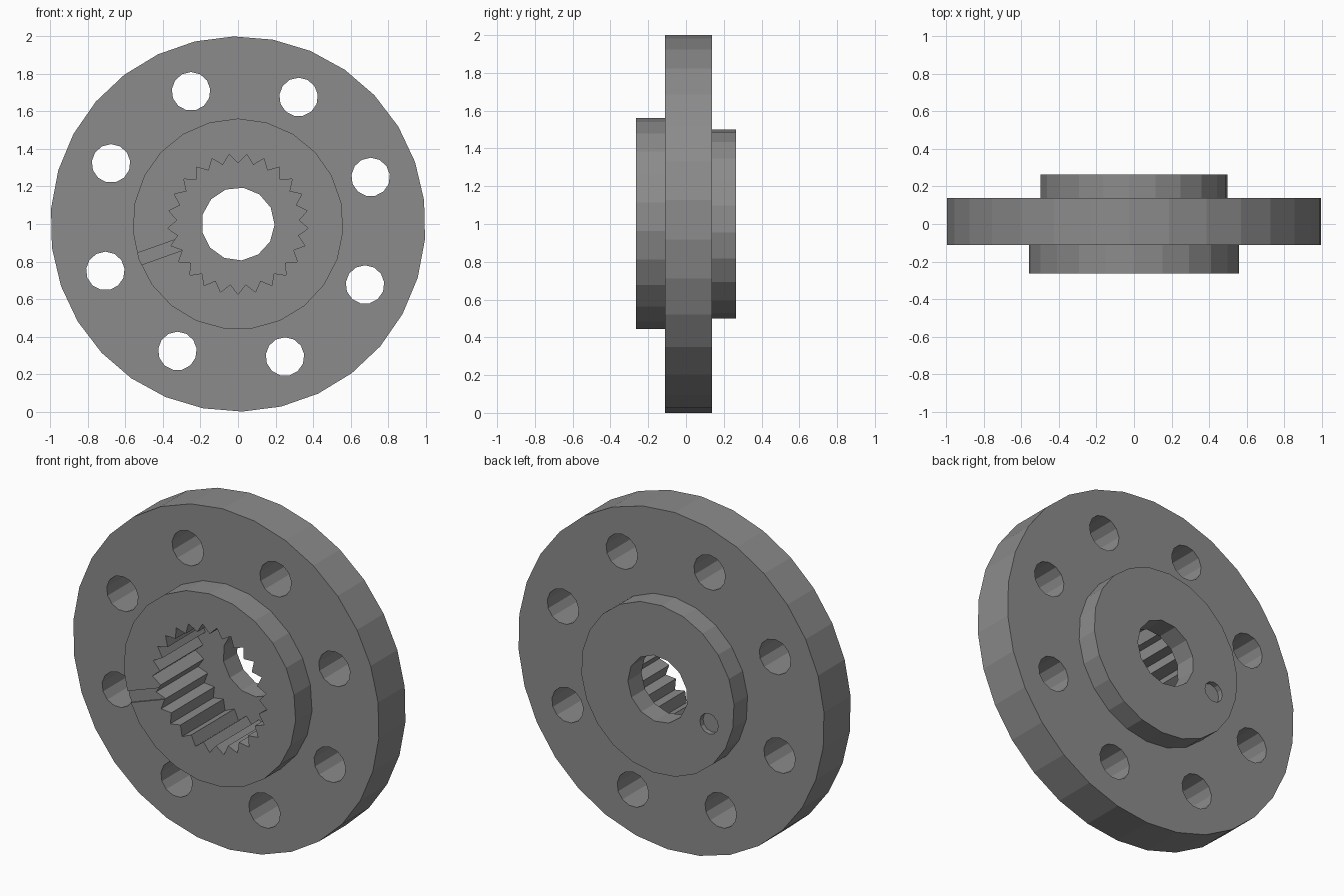
import bpy, bmesh
from math import cos, sin, radians, pi

if "Cube" in bpy.data.objects:
    bpy.data.objects.remove(bpy.data.objects["Cube"])

# Dark grey material shared by the whole part
dark = bpy.data.materials.new("dark_grey")
dark.diffuse_color = (0.26, 0.26, 0.26, 1)
dark.use_nodes = True
dark.node_tree.nodes["Principled BSDF"].inputs["Base Color"].default_value = dark.diffuse_color


def ring(r, n, phase=90.0, cx=0.0, cz=0.0):
    a0 = radians(phase)
    return [(cx + r * cos(a0 + 2 * pi * i / n), cz + r * sin(a0 + 2 * pi * i / n))
            for i in range(n)]


def prism(name, pts, y0, y1):
    """Extrude an x/z outline (centred on the axis at z = 1) from y0 to y1."""
    bm = bmesh.new()
    f = bm.faces.new([bm.verts.new((x, y0, z + 1)) for x, z in pts])
    ext = bmesh.ops.extrude_face_region(bm, geom=[f])
    verts = [g for g in ext["geom"] if isinstance(g, bmesh.types.BMVert)]
    bmesh.ops.translate(bm, verts=verts, vec=(0, y1 - y0, 0))
    bmesh.ops.recalc_face_normals(bm, faces=bm.faces)
    me = bpy.data.meshes.new(name)
    bm.to_mesh(me)
    bm.free()
    me.materials.append(dark)
    ob = bpy.data.objects.new(name, me)
    bpy.context.collection.objects.link(ob)
    return ob


def boolean(target, other, op):
    m = target.modifiers.new(op, 'BOOLEAN')
    m.operation, m.object, m.solver = op, other, 'EXACT'
    bpy.context.view_layer.objects.active = target
    bpy.ops.object.modifier_apply(modifier=m.name)
    bpy.data.objects.remove(other)


FRONT, FLANGE_F, FLANGE_B, BACK = -0.264, -0.111, 0.1375, 0.264

# Flange disc with a hub on each side
body = prism("splined_flange", ring(1.0, 30, 91.3), FLANGE_F, FLANGE_B)
boolean(body, prism("front_hub", ring(0.562, 23), FRONT, -0.02), 'UNION')
boolean(body, prism("back_hub", ring(0.5, 22, 93), 0.05, BACK), 'UNION')

# Splined socket: 25 V-shaped teeth, open at the front
spline = []
for i in range(50):
    a = radians(-90) + 2 * pi * i / 50
    r = 0.375 if i % 2 == 0 else 0.325
    spline.append((r * cos(a), r * sin(a)))
boolean(body, prism("spline_cutter", spline, FRONT - 0.1, FLANGE_B), 'DIFFERENCE')

# Screw bore through the back wall
boolean(body, prism("bore_cutter", ring(0.195, 13, 26.5), 0.0, BACK + 0.1), 'DIFFERENCE')

# Ring of eight bolt holes
for k in range(8):
    a = radians(64.5 + 45 * k)
    hole = ring(0.103, 13, 90, 0.75 * cos(a), 0.75 * sin(a))
    boolean(body, prism("bolt_cutter", hole, -0.4, 0.4), 'DIFFERENCE')

# Shallow index groove on the front hub
a = radians(199.5)
groove = [(r * cos(a) - w * sin(a), r * sin(a) + w * cos(a))
          for r, w in ((0.3, -0.033), (0.65, -0.033), (0.65, 0.033), (0.3, 0.033))]
boolean(body, prism("groove_cutter", groove, FRONT - 0.1, FRONT + 0.01), 'DIFFERENCE')

# Shallow index dimple on the back hub
dimple = ring(0.06, 12, 90, -0.335, -0.115)
boolean(body, prism("dimple_cutter", dimple, BACK - 0.03, BACK + 0.1), 'DIFFERENCE')
